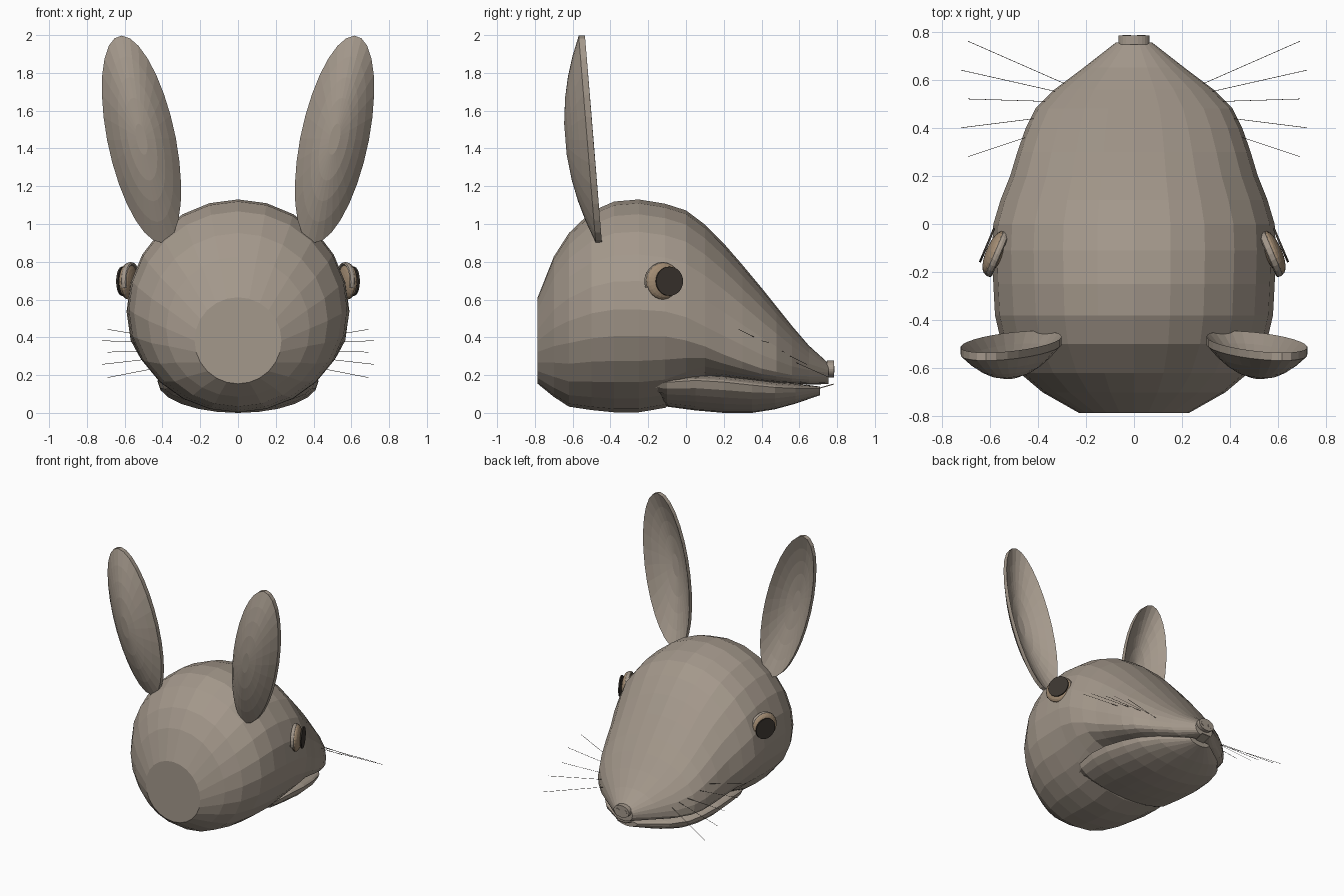
import bpy, bmesh, math
from mathutils import Vector, Matrix

if "Cube" in bpy.data.objects:
    bpy.data.objects.remove(bpy.data.objects["Cube"])


def material(name, rgb):
    m = bpy.data.materials.new(name)
    m.diffuse_color = (*rgb, 1)
    m.use_nodes = True
    m.node_tree.nodes["Principled BSDF"].inputs["Base Color"].default_value = m.diffuse_color
    return m


FUR = material("warm_grey_fur", (0.37, 0.315, 0.26))
TAN = material("eye_tan", (0.36, 0.26, 0.17))
DARK = material("pupil_dark", (0.045, 0.037, 0.03))


def finish(name, bm, mat):
    bmesh.ops.recalc_face_normals(bm, faces=bm.faces)
    me = bpy.data.meshes.new(name)
    bm.to_mesh(me)
    bm.free()
    me.materials.append(mat)
    ob = bpy.data.objects.new(name, me)
    bpy.context.collection.objects.link(ob)
    return ob


def loft(name, rings, mat):
    """Skin a list of closed rings and cap both ends."""
    bm = bmesh.new()
    vs = [[bm.verts.new(p) for p in r] for r in rings]
    n = len(vs[0])
    for a, b in zip(vs, vs[1:]):
        for i in range(n):
            j = (i + 1) % n
            bm.faces.new((a[i], a[j], b[j], b[i]))
    bm.faces.new(vs[0])
    bm.faces.new(vs[-1])
    return finish(name, bm, mat)


def section(y, top, bot, hw, zc, e, n=24):
    """Rounded section: elliptic above zc, squarer below it as e shrinks."""
    ring = []
    for i in range(n):
        a = 2 * math.pi * i / n
        c, s = math.cos(a), math.sin(a)
        if s >= 0:
            ring.append((hw * c, y, zc + (top - zc) * s))
        else:
            ring.append((hw * math.copysign(abs(c) ** e, c), y,
                         zc - (zc - bot) * abs(s) ** e))
    return ring


# Head: y, top, bottom, half width, widest height, lower exponent
HEAD = [
    (-0.785, 0.615, 0.157, 0.23, 0.385, 1),
    (-0.70, 0.83, 0.088, 0.38, 0.45, 1),
    (-0.62, 0.955, 0.036, 0.475, 0.49, 1),
    (-0.50, 1.07, 0.018, 0.55, 0.53, 1),
    (-0.38, 1.122, 0.006, 0.578, 0.55, 1),
    (-0.25, 1.133, 0.006, 0.585, 0.55, 1),
    (-0.11, 1.11, 0.03, 0.59, 0.54, 1),
    (0.00, 1.075, 0.12, 0.585, 0.51, 0.85),
    (0.10, 1.00, 0.19, 0.555, 0.46, 0.7),
    (0.20, 0.90, 0.188, 0.515, 0.41, 0.6),
    (0.30, 0.785, 0.178, 0.485, 0.36, 0.55),
    (0.40, 0.665, 0.168, 0.45, 0.31, 0.5),
    (0.48, 0.565, 0.162, 0.41, 0.28, 0.5),
    (0.56, 0.465, 0.158, 0.33, 0.25, 0.5),
    (0.65, 0.36, 0.154, 0.21, 0.23, 0.6),
    (0.755, 0.265, 0.155, 0.075, 0.215, 0.8),
]
loft("head", [section(*s) for s in HEAD], FUR)

# Lower jaw: y, top, bottom, half width, lip height
JAW = [
    (-0.23, 0.155, 0.13, 0.34, 0.145),
    (-0.10, 0.20, 0.036, 0.405, 0.165),
    (0.05, 0.21, 0.016, 0.425, 0.175),
    (0.20, 0.205, 0.003, 0.425, 0.166),
    (0.35, 0.188, 0.003, 0.40, 0.15),
    (0.47, 0.173, 0.022, 0.36, 0.138),
    (0.58, 0.16, 0.052, 0.27, 0.133),
    (0.71, 0.142, 0.097, 0.085, 0.133),
]
loft("lower_jaw", [section(*s, 1) for s in JAW], FUR)

# Thin front tooth plate
loft("front_teeth", [[(x, y, z + d) for x, d in
                      ((-0.035, 0), (0.035, 0), (0.035, 0.006), (-0.035, 0.006))]
                     for y, z in ((0.66, 0.118), (0.78, 0.152))], FUR)


def disc(name, centre, radius, depth, direction, mat, n=24):
    bm = bmesh.new()
    rot = Vector(direction).to_track_quat('Z', 'Y').to_matrix().to_4x4()
    bmesh.ops.create_cone(bm, cap_ends=True, segments=n, radius1=radius,
                          radius2=radius, depth=depth,
                          matrix=Matrix.Translation(centre) @ rot)
    return finish(name, bm, mat)


# Nose
nose = disc("nose", (0, 0.765, 0.235), 0.055, 0.036, (0, 1, 0), FUR)
for v in nose.data.vertices:
    v.co.x *= 1.18
    v.co.z = 0.235 + (v.co.z - 0.235) * 0.82

# Whiskers: root and tip on the right side
WHISKERS = [
    ((0.28, 0.58, 0.27), (0.69, 0.76, 0.19)),
    ((0.32, 0.55, 0.305), (0.72, 0.64, 0.26)),
    ((0.37, 0.51, 0.33), (0.69, 0.52, 0.325)),
    ((0.40, 0.44, 0.375), (0.72, 0.40, 0.385)),
    ((0.42, 0.37, 0.40), (0.69, 0.28, 0.445)),
]

for side, s in (("right", 1), ("left", -1)):
    # Nostril plates
    disc("nostril_" + side, (s * 0.03, 0.783, 0.235), 0.017, 0.005, (0, 1, 0), FUR, 12)

    # Ear: a leaf-shaped bowl opening towards the snout
    def ear_ring(r, inner, n=28):
        ring = []
        for i in range(n):
            a = 2 * math.pi * i / n
            u, w = r * math.sin(a), 0.182 * r * math.cos(a)
            z = 1.452 + 0.548 * u - 0.03 * w * (1 - abs(u))
            y = -0.49 - 0.045 * u - 0.118 * (1 - r * r) - (0 if inner else 0.033)
            ring.append((s * (0.511 + 0.105 * u + w), y, z))
        return ring

    steps = (0.15, 0.4, 0.6, 0.8, 1.0)
    loft("ear_" + side, [ear_ring(r, False) for r in steps]
         + [ear_ring(r, True) for r in reversed(steps)], FUR)

    # Eye: flattened ball, dark pupil plate and upper lid
    look = Vector((s * 0.92, 0.39, 0)).normalized()
    rot = look.to_track_quat('Z', 'Y').to_matrix().to_4x4()
    centre = Vector((s * 0.58, -0.12, 0.70))
    bm = bmesh.new()
    bmesh.ops.create_uvsphere(bm, u_segments=24, v_segments=12, radius=1,
                              matrix=Matrix.Translation(centre) @ rot
                              @ Matrix.Diagonal((0.097, 0.097, 0.036, 1)))
    finish("eyeball_" + side, bm, TAN)
    disc("pupil_" + side, (s * 0.611, -0.088, 0.70), 0.077, 0.009, look, DARK, 32)

    across = Vector((-look.y, look.x, 0)) * s
    lid = []
    for i in range(15):
        a = math.radians(-20 + 220 * i / 14)
        out = across * math.cos(a) + Vector((0, 0, math.sin(a)))
        lid.append([centre + out * (0.093 + 0.009 * math.cos(b))
                    + look * (0.016 * math.sin(b) - 0.012)
                    for b in (k * math.pi / 4 for k in range(8))])
    loft("eyelid_" + side, lid, FUR)

    for k, (p, q) in enumerate(WHISKERS):
        a, b = (Vector((s * v[0], v[1], v[2])) for v in (p, q))
        disc("whisker_%s_%d" % (side, k + 1), (a + b) / 2, 0.0013,
             (b - a).length, b - a, DARK, 6)

# Rest the lowest point on the ground
low = min(v.co.z for o in bpy.data.objects for v in o.data.vertices)
for o in bpy.data.objects:
    for v in o.data.vertices:
        v.co.z -= low
